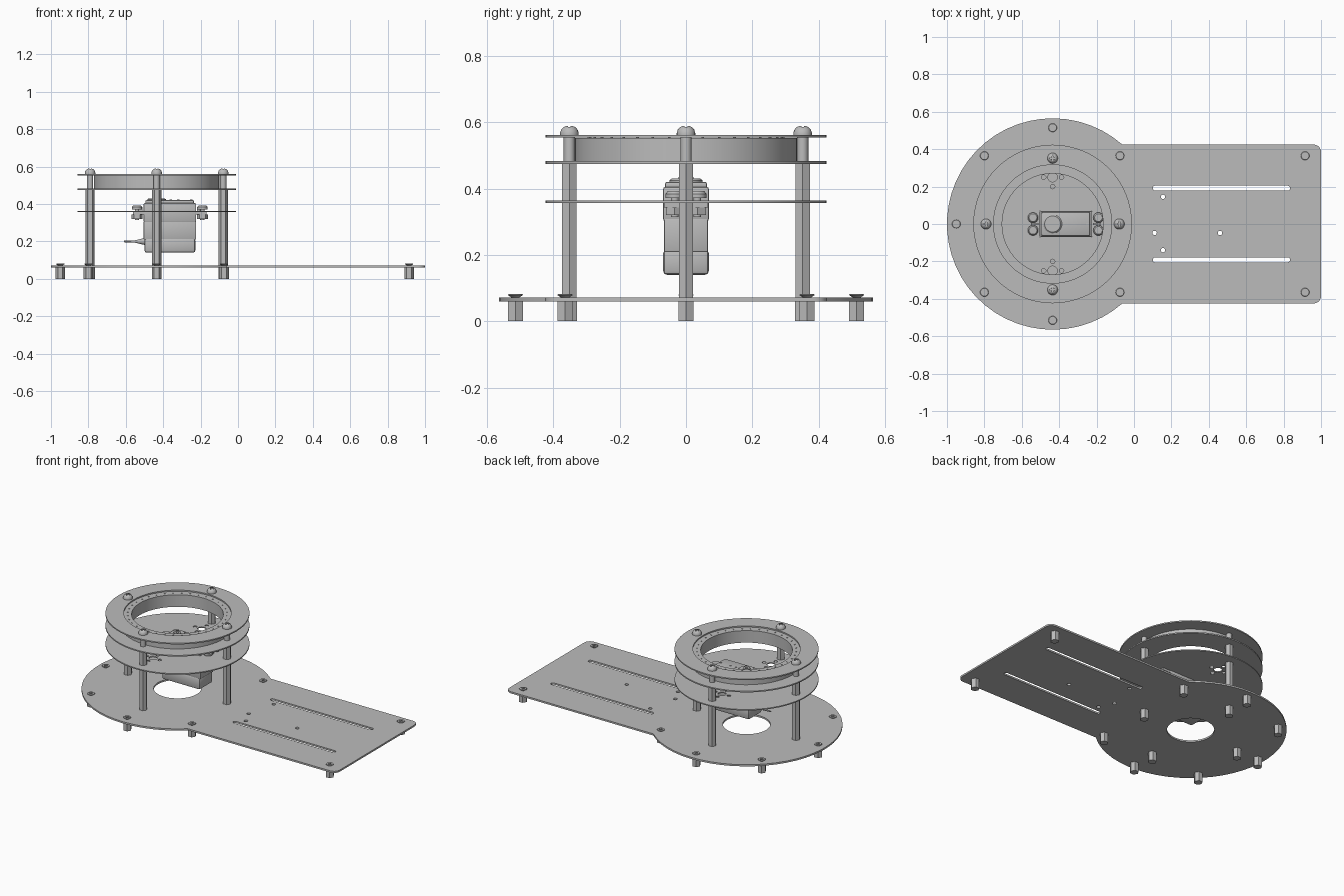
import bpy, bmesh
from math import sin, cos, pi, tau, asin
from mathutils import Matrix, Vector

if "Cube" in bpy.data.objects:
    bpy.data.objects.remove(bpy.data.objects["Cube"], do_unlink=True)

mat = bpy.data.materials.new("plain grey")
mat.use_nodes = True
GREY = (0.5, 0.5, 0.5, 1)
mat.diffuse_color = GREY
mat.node_tree.nodes["Principled BSDF"].inputs["Base Color"].default_value = GREY

CX = -0.435          # axis of the round tower


def add(name, mesh, loc=(0, 0, 0), smooth=False):
    obj = bpy.data.objects.new(name, mesh)
    bpy.context.collection.objects.link(obj)
    obj.location = loc
    if not mesh.materials:
        mesh.materials.append(mat)
    if smooth:
        bpy.ops.object.select_all(action="DESELECT")
        obj.select_set(True)
        bpy.context.view_layer.objects.active = obj
        bpy.ops.object.shade_smooth_by_angle(angle=0.6)
    return obj


def arc(x, y, r, start=0, end=tau, n=24):
    full = abs(end - start - tau) < 1e-6
    steps = n if full else n - 1
    return [(x + r * cos(start + (end - start) * i / steps),
             y + r * sin(start + (end - start) * i / steps)) for i in range(n)]


def slot(x0, x1, y, r):
    return arc(x1 - r, y, r, -pi / 2, pi / 2, 8) + arc(x0 + r, y, r, pi / 2, 1.5 * pi, 8)


def plate(name, loops, z0, z1):
    """Flat sheet: first loop is the outline, the others are holes."""
    curve = bpy.data.curves.new(name, "CURVE")
    curve.dimensions, curve.fill_mode = "2D", "BOTH"
    curve.extrude = (z1 - z0) / 2
    for loop in loops:
        spline = curve.splines.new("POLY")
        spline.points.add(len(loop) - 1)
        for p, (x, y) in zip(spline.points, loop):
            p.co = (x, y, 0, 1)
        spline.use_cyclic_u = True
    temp = bpy.data.objects.new(name, curve)
    bpy.context.collection.objects.link(temp)
    deps = bpy.context.evaluated_depsgraph_get()
    mesh = bpy.data.meshes.new_from_object(temp.evaluated_get(deps))
    bpy.data.objects.remove(temp)
    mesh.materials.clear()
    return add(name, mesh, (0, 0, (z0 + z1) / 2), True)


def lathe(name, profile, n):
    """Closed solid from stacked (radius, z) rings."""
    bm = bmesh.new()
    rings = [[bm.verts.new((x, y, z)) for x, y in arc(0, 0, r, n=n)] for r, z in profile]
    for a, b in zip(rings, rings[1:]):
        for i in range(n):
            j = (i + 1) % n
            bm.faces.new((a[i], a[j], b[j], b[i]))
    bm.faces.new(rings[0][::-1])
    bm.faces.new(rings[-1])
    mesh = bpy.data.meshes.new(name)
    bm.to_mesh(mesh)
    bm.free()
    return mesh


def box(name, lo, hi, bevel=0.0):
    bm = bmesh.new()
    bmesh.ops.create_cube(bm, size=1)
    size = [h - l for l, h in zip(lo, hi)]
    bmesh.ops.scale(bm, vec=size, verts=bm.verts)
    bmesh.ops.translate(bm, vec=[(l + h) / 2 for l, h in zip(lo, hi)], verts=bm.verts)
    if bevel:
        bmesh.ops.bevel(bm, geom=bm.edges[:], offset=bevel, segments=2, affect="EDGES", profile=0.5)
    mesh = bpy.data.meshes.new(name)
    bm.to_mesh(mesh)
    bm.free()
    return add(name, mesh, smooth=bevel > 0)


def cross_head(name, profile, z_cut, size):
    """Screw head mesh with a cross recess."""
    head = add(name, lathe(name, profile, 20))
    cutters = []
    for sx, sy in ((size, size / 4), (size / 4, size)):
        c = box(name + "_cutter", (-sx, -sy, z_cut), (sx, sy, 1))
        mod = head.modifiers.new("recess", "BOOLEAN")
        mod.operation, mod.object, mod.solver = "DIFFERENCE", c, "EXACT"
        cutters.append(c)
    deps = bpy.context.evaluated_depsgraph_get()
    mesh = bpy.data.meshes.new_from_object(head.evaluated_get(deps))
    for o in cutters + [head]:
        bpy.data.objects.remove(o, do_unlink=True)
    return mesh


# Base plate: disc merged with a rectangle, slots and holes
R, H = 0.565, 0.425
a = asin(H / R)
outline = (arc(CX, 0, R, a, tau - a, 40) + arc(0.96, -H + 0.04, 0.04, -pi / 2, 0, 6)
           + arc(0.96, H - 0.04, 0.04, 0, pi / 2, 6))
holes = [arc(CX, 0, 0.14, n=48)] + [slot(0.1, 0.835, s * 0.192, 0.013) for s in (1, -1)]
holes += [arc(x, y, 0.012, n=12) for x, y in
          ((0.155, 0.145), (0.155, -0.14), (0.11, -0.048), (0.46, -0.048))]
plate("base_plate", [outline] + holes, 0.06, 0.071)

# Feet with countersunk screws, and feet under the pillars
rim = [(-0.95, 0)] + [(x, s * y) for x, y in
       ((-0.8, 0.365), (CX, 0.515), (-0.075, 0.365), (0.915, 0.365)) for s in (1, -1)]
pillars = [(CX + 0.356 * cos(k * pi / 2), 0.352 * sin(k * pi / 2)) for k in range(4)]
foot = lathe("foot", [(0.026, 0), (0.026, 0.06)], 6)
flat_head = cross_head("base_screw", [(0.011, 0), (0.023, 0.008), (0.021, 0.011)], 0.006, 0.013)
for p in rim:
    add("base_screw", flat_head, (*p, 0.071))
for p in rim + pillars:
    add("foot", foot, (*p, 0))

# Pillars, short spacers and domed top screws
pillar = lathe("pillar", [(0.025, 0.07), (0.025, 0.475)], 6)
spacer = lathe("spacer", [(0.017, 0.483), (0.017, 0.555)], 16)
dome = cross_head("dome_screw", [(0.028, 0), (0.028, 0.006), (0.025, 0.016),
                                 (0.018, 0.024), (0.009, 0.028)], 0.018, 0.016)
for p in pillars:
    add("pillar", pillar, (*p, 0))
    add("spacer", spacer, (*p, 0), True)
    add("dome_screw", dome, (*p, 0.562), True)

# Ring stack on top
DISC = arc(CX, 0, 0.424, n=64)
plate("top_ring", [DISC, arc(CX, 0, 0.316, n=64)], 0.554, 0.562)
plate("band", [arc(CX, 0, 0.335, n=64), arc(CX, 0, 0.27, n=64)], 0.483, 0.553)
plate("lower_ring", [DISC, arc(CX, 0, 0.27, n=64)], 0.475, 0.483)
dot = lathe("light_dot", [(0.004, 0), (0.004, 0.003)], 8)
for x, y in arc(CX, 0, 0.293, n=36):
    add("light_dot", dot, (x, y, 0.553))

# Servo shelf with wiring holes
shelf_holes = [[(-0.505, -0.069), (-0.225, -0.069), (-0.225, 0.069), (-0.505, 0.069)]]
for s in (1, -1):
    shelf_holes.append(arc(CX, s * 0.25, 0.025, n=20))
    for dx, dy in ((-0.048, 0), (0.048, 0), (0, -0.05), (0, 0.05)):
        shelf_holes.append(arc(CX + dx, s * (0.25 + dy), 0.012, n=12))
plate("servo_shelf", [DISC] + shelf_holes, 0.357, 0.364)

# Servo body in stacked sections
box("servo_bottom", (-0.5, -0.069, 0.14), (-0.228, 0.069, 0.217), 0.012)
box("servo_middle", (-0.504, -0.066, 0.21), (-0.224, 0.066, 0.31), 0.003)
box("servo_upper", (-0.504, -0.069, 0.303), (-0.224, 0.069, 0.405), 0.006)
box("servo_cap", (-0.495, -0.063, 0.4), (-0.235, 0.063, 0.421), 0.006)
add("output_boss", lathe("output_boss", [(0.05, 0.4), (0.05, 0.425), (0.043, 0.431)], 32), (CX, 0, 0), True)
add("output_shaft", lathe("output_shaft", [(0.022, 0.43), (0.022, 0.436), (0.01, 0.436), (0.01, 0.428)], 20),
    (CX, 0, 0), True)
lid_pin = lathe("lid_pin", [(0.007, 0.42), (0.007, 0.424)], 10)
for x in (-0.36, -0.32, -0.25):
    add("lid_pin", lid_pin, (x, 0, 0))

# Mounting ears, bolts and nuts
bolt = lathe("ear_bolt", [(0.012, 0.315), (0.012, 0.372), (0.028, 0.372), (0.028, 0.384), (0.021, 0.393)], 16)
nut = lathe("ear_nut", [(0.03, 0.32), (0.03, 0.343)], 6)
for name, x0, x1, xb in (("left", -0.23, -0.168, -0.19), ("right", -0.562, -0.5, -0.54)):
    box(name + "_ear", (x0, -0.066, 0.343), (x1, 0.066, 0.357))
    box(name + "_ear_rib", (min(x0 + 0.01, xb), -0.006, 0.357), (max(x1 - 0.01, xb), 0.006, 0.385))
    for s in (1, -1):
        add("ear_bolt", bolt, (xb, s * 0.034, 0), True)
        add("ear_nut", nut, (xb, s * 0.034, 0))

# Cable leaving the servo
cable = add("cable", lathe("cable", [(0.018, 0), (0.014, 0.02), (0.006, 0.05), (0.004, 0.11)], 12),
            (-0.5, 0, 0.2), True)
cable.rotation_euler.y = -pi / 2
